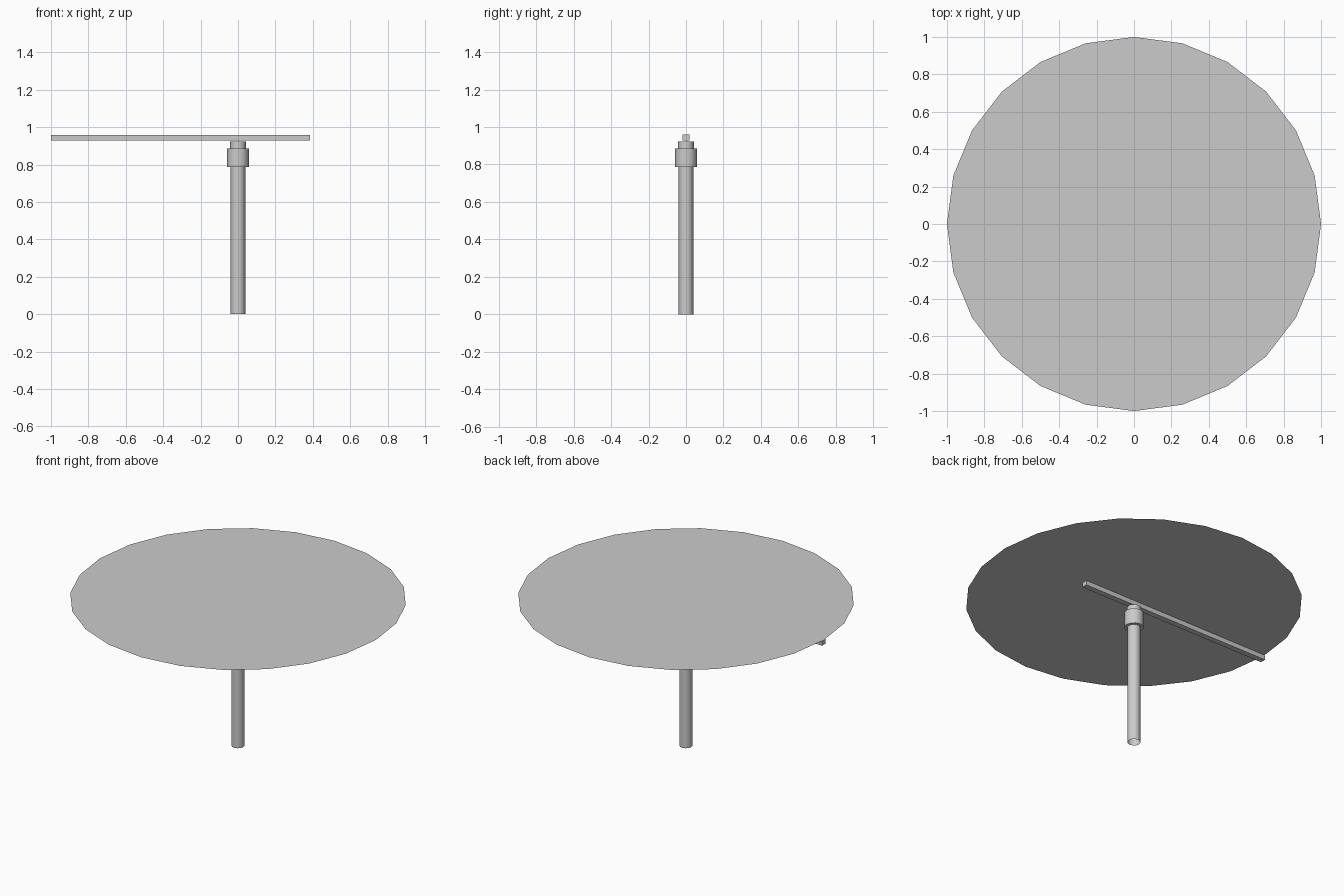
import bpy, bmesh, math

if "Cube" in bpy.data.objects:
    bpy.data.objects.remove(bpy.data.objects["Cube"])


def finish(bm, name, smooth=False):
    mesh = bpy.data.meshes.new(name)
    bm.to_mesh(mesh)
    bm.free()
    obj = bpy.data.objects.new(name, mesh)
    bpy.context.collection.objects.link(obj)
    if smooth:
        for p in mesh.polygons:
            p.use_smooth = True
        bpy.context.view_layer.objects.active = obj
        obj.select_set(True)
        bpy.ops.object.shade_smooth_by_angle(angle=math.radians(40))
        obj.select_set(False)
    return obj


def tube(name, radius, z0, z1, caps, sides=12):
    bm = bmesh.new()
    bmesh.ops.create_cone(bm, cap_ends=caps, segments=sides, radius1=radius,
                          radius2=radius, depth=z1 - z0)
    bmesh.ops.translate(bm, verts=bm.verts, vec=(0, 0, (z0 + z1) / 2))
    return finish(bm, name, smooth=True)


# Open-ended pole, collar and the short neck above it
tube("pole", 0.039, 0.0, 0.80, False)
tube("collar", 0.058, 0.787, 0.886, True)
tube("neck", 0.042, 0.88, 0.923, True)

# Square crossbar under the disc, reaching the rim on the left
bm = bmesh.new()
bmesh.ops.create_cube(bm, size=1)
bmesh.ops.scale(bm, verts=bm.verts, vec=(1.385, 0.037, 0.03))
bmesh.ops.translate(bm, verts=bm.verts, vec=(-0.3075, 0, 0.944))
finish(bm, "crossbar")

# Paper-thin 24-sided tabletop disc
bm = bmesh.new()
bmesh.ops.create_circle(bm, cap_ends=True, segments=24, radius=1.0)
bmesh.ops.translate(bm, verts=bm.verts, vec=(0, 0, 0.96))
finish(bm, "tabletop_disc")
